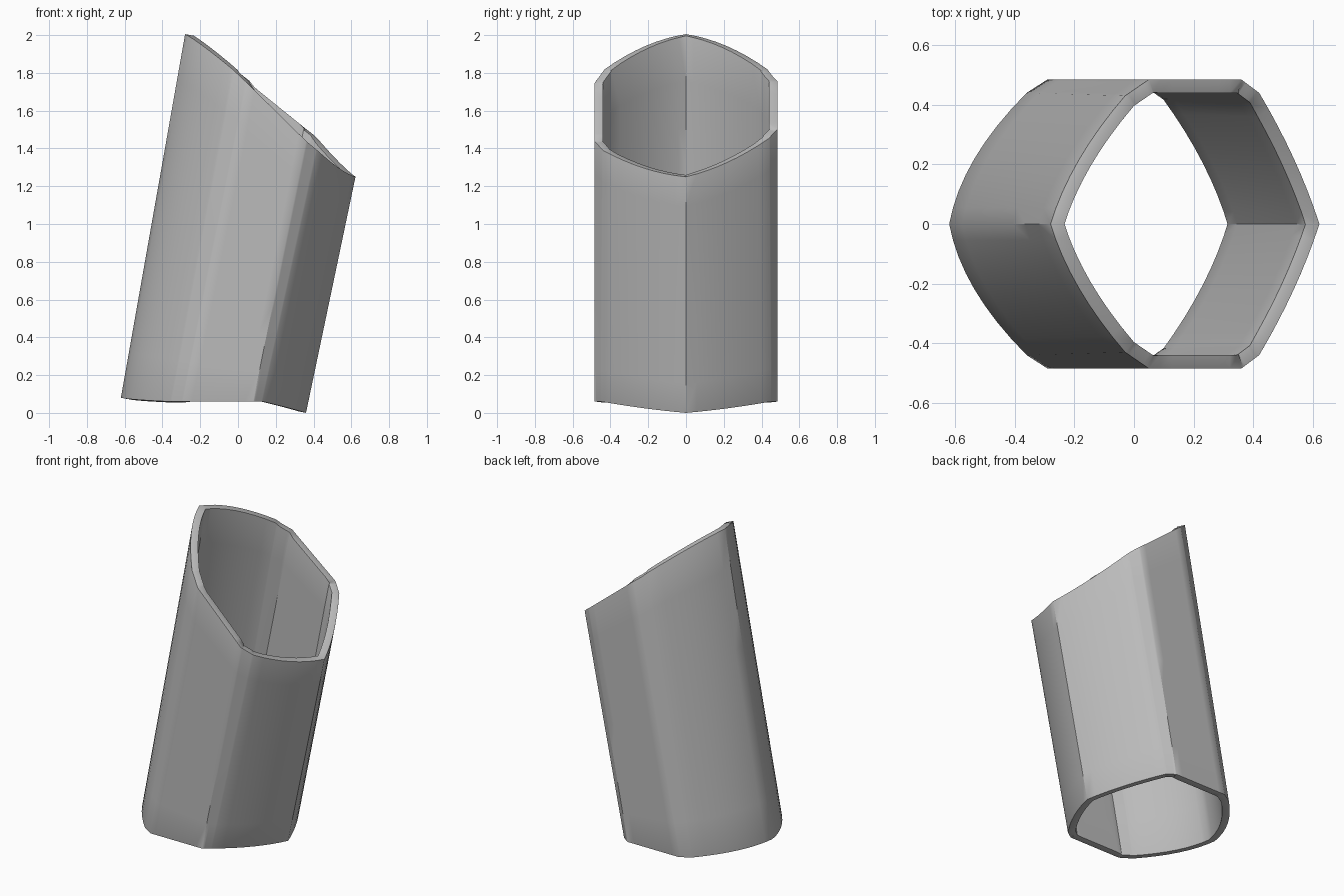
import bpy
import bmesh
from mathutils import Vector

cube = bpy.data.objects.get("Cube")
if cube:
    bpy.data.objects.remove(cube, do_unlink=True)

# Single plain grey
grey = bpy.data.materials.new("plain_grey")
grey.use_nodes = True
colour = (0.5, 0.5, 0.5, 1)
grey.diffuse_color = colour
shader = grey.node_tree.nodes["Principled BSDF"]
shader.inputs["Base Color"].default_value = colour
shader.inputs["Roughness"].default_value = 0.6

# Half outline of each rim, from the left ridge to the right ridge
BOTTOM = [(-0.62, 0, 0.08), (-0.36, 0.44, 0.06), (-0.29, 0.485, 0.06),
          (0.08, 0.485, 0.06), (0.13, 0.45, 0.06), (0.36, 0, 0)]
TOP = [(-0.28, 0, 2.005), (-0.03, 0.43, 1.82), (0.05, 0.485, 1.745),
       (0.36, 0.485, 1.44), (0.42, 0.44, 1.39), (0.622, 0, 1.25)]
# Outward bow of each panel, sideways and vertically
BOTTOM_BOW = [(-0.045, 0), (0, 0), (0, 0), (0, 0), (0.025, -0.005)]
TOP_BOW = [(-0.03, 0.03), (0, 0), (0, 0), (0, 0), (0.015, -0.025)]
STEPS, RINGS = 8, 8


def half_outline(corners, bows, side):
    """Sample the bowed panels on one side; side is +1 or -1 in y."""
    points = []
    for a, b, (bow_x, bow_z) in zip(corners, corners[1:], bows):
        a, b = Vector(a), Vector(b)
        for i in range(STEPS):
            t = i / STEPS
            bulge = 4 * t * (1 - t)
            p = a.lerp(b, t) + Vector((bow_x, 0, bow_z)) * bulge
            p.y *= side
            points.append(p)
    end = Vector(corners[-1])
    points.append(end)
    return points


def outline(corners, bows):
    back = half_outline(corners, bows, 1)
    front = half_outline(corners, bows, -1)
    return front + back[-2:0:-1]


low, high = outline(BOTTOM, BOTTOM_BOW), outline(TOP, TOP_BOW)

# The back of the cut rim sits a little higher on its right-hand part
for p in high:
    if p.y > 0 and p.x > 0:
        p.z += 0.07 * (p.y / 0.485) * min(p.x / 0.4, 1)

# Leaning wall lofted between the two rims
bm = bmesh.new()
rings = []
for r in range(RINGS + 1):
    t = r / RINGS
    rings.append([bm.verts.new(a.lerp(b, t)) for a, b in zip(low, high)])
count = len(low)
for lower, upper in zip(rings, rings[1:]):
    for i in range(count):
        j = (i + 1) % count
        bm.faces.new((lower[i], lower[j], upper[j], upper[i]))

mesh = bpy.data.meshes.new("slanted_tube")
bm.to_mesh(mesh)
bm.free()
mesh.materials.append(grey)
tube = bpy.data.objects.new("slanted_tube", mesh)
bpy.context.collection.objects.link(tube)

# Wall thickness and softened rims
wall = tube.modifiers.new("wall", 'SOLIDIFY')
wall.thickness = 0.045
wall.offset = -1
wall.use_even_offset = True
rim = tube.modifiers.new("rim", 'BEVEL')
rim.width = 0.012
rim.segments = 3
rim.limit_method = 'ANGLE'
rim.angle_limit = 0.9

bpy.ops.object.select_all(action='DESELECT')
tube.select_set(True)
bpy.context.view_layer.objects.active = tube
bpy.ops.object.shade_smooth_by_angle(angle=0.6)
